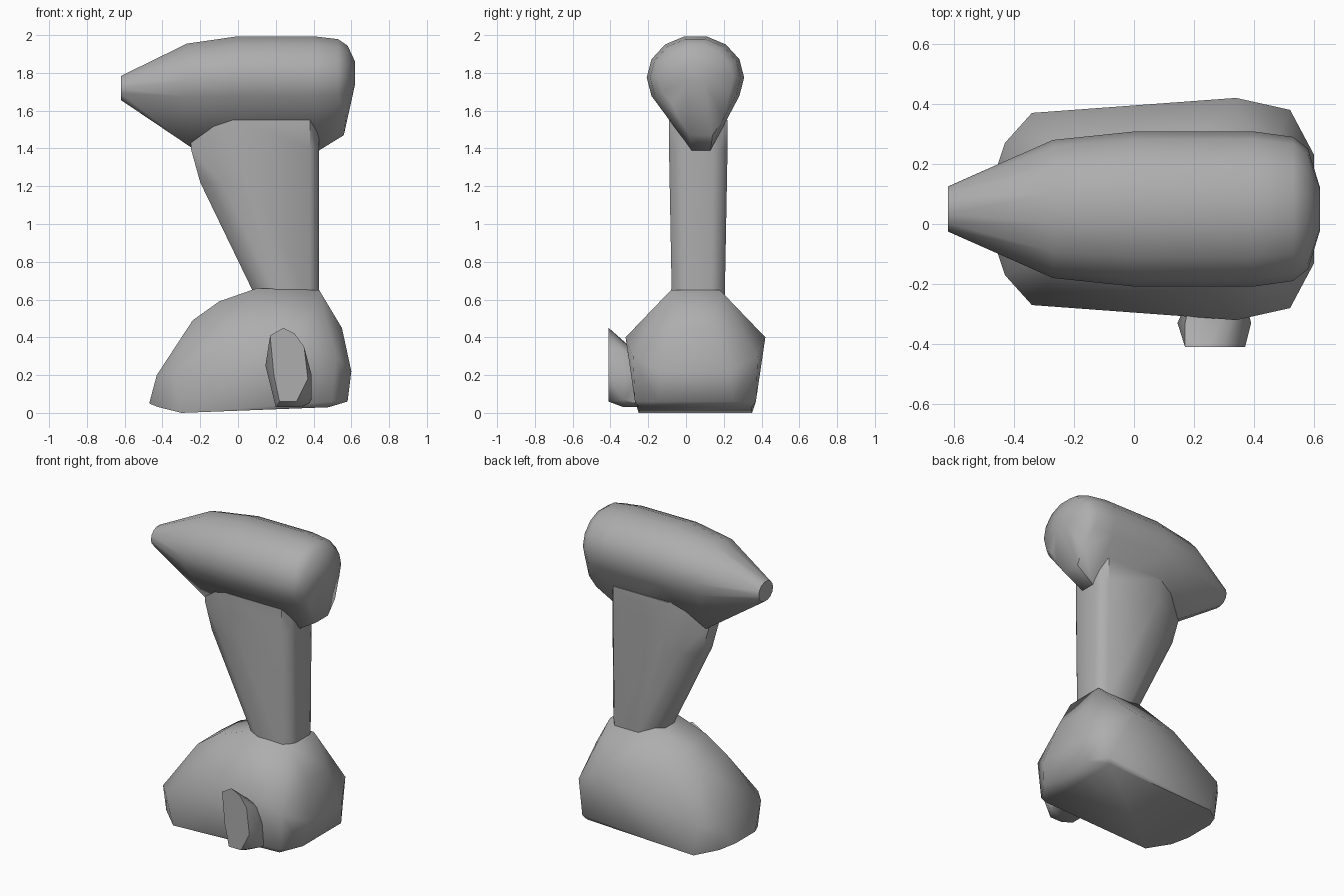
import bpy
import bmesh
from math import cos, sin, pi, radians

default_cube = bpy.data.objects.get("Cube")
if default_cube:
    bpy.data.objects.remove(default_cube, do_unlink=True)

# Single plain grey for the whole tool
grey = bpy.data.materials.new("plain_grey")
grey.use_nodes = True
shade = 0.42
colour = (shade, shade, shade, 1)
grey.diffuse_color = colour
grey.node_tree.nodes["Principled BSDF"].inputs["Base Color"].default_value = colour


def hull_part(name, points, angle=50):
    """Wrap the points in a convex shell, softly shaded with sharp edges kept."""
    mesh = bpy.data.meshes.new(name)
    bm = bmesh.new()
    for point in points:
        bm.verts.new(point)
    result = bmesh.ops.convex_hull(bm, input=bm.verts[:])
    unused = set(result["geom_interior"]) | set(result["geom_unused"])
    loose = [item for item in unused if isinstance(item, bmesh.types.BMVert)]
    bmesh.ops.delete(bm, geom=loose, context="VERTS")
    bmesh.ops.recalc_face_normals(bm, faces=bm.faces[:])
    bm.to_mesh(mesh)
    bm.free()
    mesh.materials.append(grey)
    part = bpy.data.objects.new(name, mesh)
    bpy.context.collection.objects.link(part)
    bpy.ops.object.select_all(action="DESELECT")
    part.select_set(True)
    bpy.context.view_layer.objects.active = part
    bpy.ops.object.shade_smooth_by_angle(angle=radians(angle))
    return part


def mirrored(rows, centre):
    """Each row is x, z and half width; gives one point on either side of centre."""
    for x, z, half in rows:
        for side in (-half, half):
            yield (x, centre + side, z)


def oval(x, z, radius, squash=0.87, sides=14):
    """Slightly flattened section of the motor housing, standing across x."""
    for i in range(sides):
        turn = 2 * pi * i / sides
        yield (x, 0.05 + radius * cos(turn), z + squash * radius * sin(turn))


def grip_section(z, front, half, back=0.43):
    """Level slice of the handle: tapered at the front, rounded at the back."""
    taper = (back - front) * 0.35
    round_off = 0.05
    slice_rows = [
        (front, z, half * 0.35),
        (front + taper / 2, z, half * 0.8),
        (front + taper, z, half),
        (back - round_off, z, half),
        (back - round_off / 4, z, half * 0.7),
        (back, z, half * 0.5),
    ]
    return list(mirrored(slice_rows, centre=0.065))


# Motor housing: oval sections tapering to the nose, plus a narrow keel
sections = [
    (-0.62, 1.72, 0.075),
    (-0.27, 1.76, 0.23),
    (0, 1.775, 0.258),
    (0.4, 1.775, 0.258),
    (0.53, 1.775, 0.24),
    (0.58, 1.775, 0.2),
    (0.62, 1.8, 0.07),
]
housing_points = [point for section in sections for point in oval(*section)]
keel = [(-0.24, 1.4, 0.05), (0.43, 1.39, 0.05), (0.56, 1.47, 0.06), (0.57, 1.56, 0.12)]
hull_part("motor_housing", housing_points + list(mirrored(keel, centre=0.08)))

# Handle: wide inside the housing, narrow where it enters the battery
handle_points = grip_section(1.55, front=-0.25, half=0.155)
handle_points += grip_section(1.4, front=-0.25, half=0.155)
handle_points += grip_section(1.22, front=-0.2, half=0.15)
handle_points += grip_section(0.6, front=0.1, half=0.14)
hull_part("handle", handle_points)

# Battery base: broad foot with sloping shoulders
base_rows = [
    (-0.47, 0.05, 0.1),
    (-0.43, 0.2, 0.22),
    (-0.42, 0.03, 0.2),
    (-0.34, 0.2, 0.32),
    (-0.3, 0, 0.3),
    (0.48, 0.03, 0.3),
    (0.5, 0.06, 0.32),
    (0.52, 0.3, 0.33),
    (0.34, 0.4, 0.37),
    (0.58, 0.06, 0.2),
    (0.6, 0.22, 0.18),
    (0.55, 0.45, 0.1),
    (-0.05, 0.47, 0.26),
    (-0.24, 0.49, 0.13),
    (-0.1, 0.59, 0.12),
    (0.1, 0.66, 0.12),
    (0.43, 0.65, 0.13),
]
hull_part("battery_base", mirrored(base_rows, centre=0.05))

# Side clip: upright tapered tab, its outer face standing proud of the base
proud, rooted, buried = -0.41, -0.33, -0.2
clip_outer = [(0.17, 0.41), (0.24, 0.45), (0.3, 0.42), (0.35, 0.35),
              (0.37, 0.18), (0.31, 0.06), (0.22, 0.06), (0.19, 0.2)]
clip_root = [(0.145, 0.25), (0.17, 0.38), (0.35, 0.33), (0.39, 0.2),
             (0.39, 0.07), (0.3, 0.03), (0.2, 0.03)]
clip_points = [(x, proud, z) for x, z in clip_outer]
clip_points += [(x, rooted, z) for x, z in clip_root]
clip_points += [(x, buried, z) for x in (0.2, 0.36) for z in (0.03, 0.25)]
hull_part("side_clip", clip_points)
